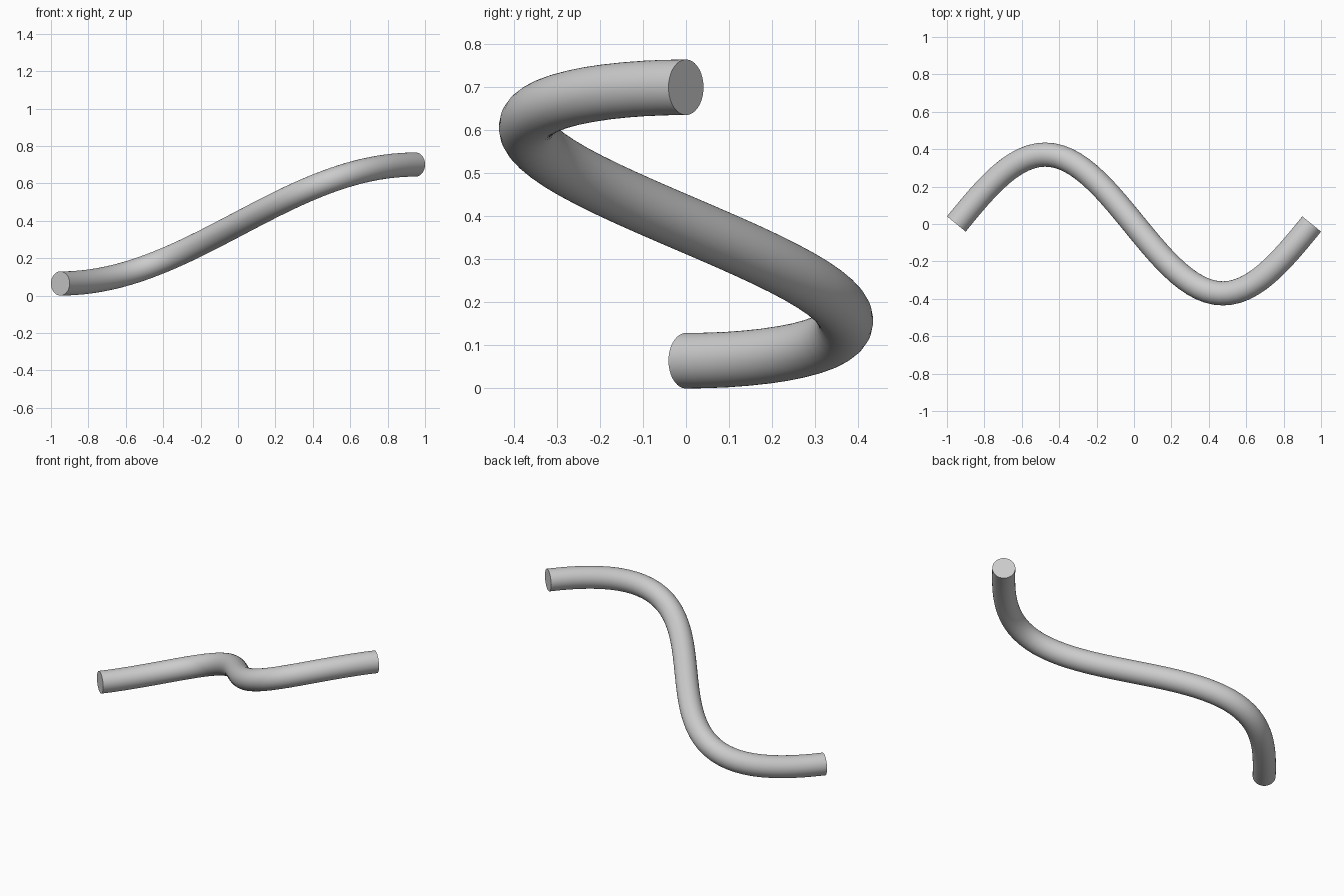
import bpy
import bmesh
from math import sin, cos, pi
from mathutils import Vector

cube = bpy.data.objects.get("Cube")
if cube:
    bpy.data.objects.remove(cube, do_unlink=True)

HALF_LENGTH = 0.95
SWING = 0.371
RADIUS = 0.0645
RISE = 0.636
STEPS = 48
SIDES = 48

# Plain grey material
grey = bpy.data.materials.new("light_grey")
grey.use_nodes = True
colour = (0.6, 0.6, 0.6, 1)
grey.diffuse_color = colour
grey.node_tree.nodes["Principled BSDF"].inputs["Base Color"].default_value = colour


# Centre line: one full sine swing sideways while rising in a half cosine
def centre(t):
    return Vector((HALF_LENGTH * (2 * t - 1),
                   SWING * sin(2 * pi * t),
                   RADIUS + RISE * (1 - cos(pi * t)) / 2))


def tangent(t):
    return Vector((2 * HALF_LENGTH,
                   2 * pi * SWING * cos(2 * pi * t),
                   RISE * pi * sin(pi * t) / 2)).normalized()


# Rings of the tube, square to the centre line
bm = bmesh.new()
rings = []
for i in range(STEPS + 1):
    t = i / STEPS
    side = Vector((0, 0, 1)).cross(tangent(t)).normalized()
    up = tangent(t).cross(side)
    rings.append([bm.verts.new(centre(t) + RADIUS * (side * cos(a) + up * sin(a)))
                  for a in (2 * pi * k / SIDES for k in range(SIDES))])

# Tube wall and flat end caps
for a, b in zip(rings, rings[1:]):
    for k in range(SIDES):
        n = (k + 1) % SIDES
        bm.faces.new((a[k], a[n], b[n], b[k]))
bm.faces.new(rings[0])
bm.faces.new(rings[-1])
bmesh.ops.recalc_face_normals(bm, faces=bm.faces)

mesh = bpy.data.meshes.new("curved_tube")
bm.to_mesh(mesh)
bm.free()
mesh.materials.append(grey)
tube = bpy.data.objects.new("curved_tube", mesh)
bpy.context.collection.objects.link(tube)

# Smooth wall, sharp cap rims
bpy.ops.object.select_all(action="DESELECT")
tube.select_set(True)
bpy.context.view_layer.objects.active = tube
bpy.ops.object.shade_smooth_by_angle()
